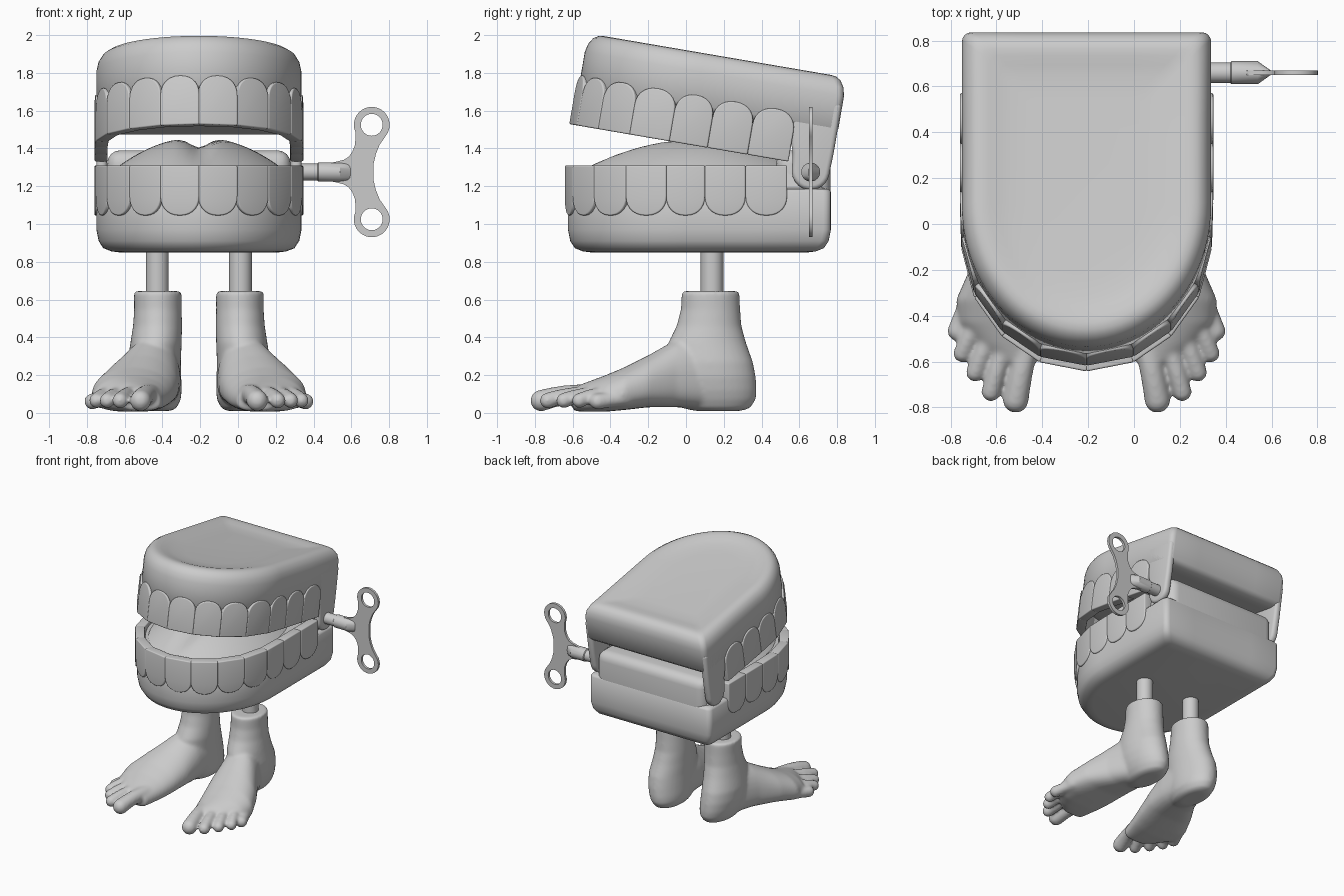
import bpy, bmesh
from math import sin, cos, pi, radians, exp
from mathutils import Vector, Matrix

if "Cube" in bpy.data.objects:
    bpy.data.objects.remove(bpy.data.objects["Cube"])

CX = -0.207                       # symmetry plane of the jaws and feet
HINGE = Vector((0, 0.66, 1.28))
OPEN = (Matrix.Translation(HINGE) @ Matrix.Rotation(radians(-9.7), 4, 'X')
        @ Matrix.Translation(-HINGE))
FLIP = Matrix.Translation((0, 0, 2.62)) @ Matrix.Diagonal((1, 1, -1, 1))


def finish(bm, name, matrix=None, loc=(0, 0, 0), bevel=0, angle=35):
    if matrix:
        bm.transform(matrix)
    bmesh.ops.recalc_face_normals(bm, faces=bm.faces[:])
    me = bpy.data.meshes.new(name)
    bm.to_mesh(me)
    bm.free()
    ob = bpy.data.objects.new(name, me)
    ob.location = loc
    bpy.context.collection.objects.link(ob)
    bpy.ops.object.select_all(action='DESELECT')
    ob.select_set(True)
    bpy.context.view_layer.objects.active = ob
    if bevel:
        m = ob.modifiers.new("bevel", 'BEVEL')
        m.width, m.segments, m.limit_method = bevel, 4, 'ANGLE'
        m.angle_limit = radians(40)
        bpy.ops.object.modifier_apply(modifier=m.name)
    bpy.ops.object.shade_smooth_by_angle(angle=radians(angle))
    return ob


def loft(bm, rings):
    vs = [[bm.verts.new(p) for p in r] for r in rings]
    n = len(vs[0])
    for a, b in zip(vs, vs[1:]):
        for i in range(n):
            bm.faces.new((a[i], a[(i + 1) % n], b[(i + 1) % n], b[i]))
    bm.faces.new(vs[0][::-1])
    bm.faces.new(vs[-1])


def arch(z, d, back=0.767):
    """Horseshoe outline at height z, shrunk by d."""
    w, f, b, r = 0.543 - d, 0.625 - d, back - d, 0.04
    half = [(0, b), (w * .5, b)]
    half += [(w - r + r * sin(t * pi / 8), b - r + r * cos(t * pi / 8)) for t in range(5)]
    half += [(w, b * .5)]
    half += [(w * cos(t * pi / 40), -f * sin(t * pi / 40)) for t in range(21)]
    pts = half + [(-x, y) for x, y in half[-2:0:-1]]
    return [(CX + x, y, z) for x, y in pts]


# lower gum with a raised block at the hinge
bm = bmesh.new()
loft(bm, [arch(z, d) for z, d in ((.85, .12), (.855, .08), (.872, .037), (.91, .012),
          (.97, 0), (1.17, 0), (1.185, .01), (1.19, .04), (1.275, .06))])
finish(bm, "lower_gum", angle=60)
bm = bmesh.new()
bmesh.ops.create_cube(bm, size=1, matrix=Matrix.Translation((CX, .621, 1.17))
                      @ Matrix.Diagonal((.972, .288, .44, 1)))
finish(bm, "hinge_block", bevel=.07)

# upper gum with dished top, swung open about the hinge
bm = bmesh.new()
loft(bm, [arch(z, d) for z, d in ((1.48, .12), (1.482, .07), (1.495, .025), (1.525, 0),
          (1.70, 0), (1.745, .01), (1.78, .032), (1.797, .06), (1.80, .09), (1.797, .12),
          (1.788, .16), (1.78, .21), (1.776, .30))])
finish(bm, "upper_gum", OPEN, angle=75)

# hinge ears on both sides of the upper gum
bm = bmesh.new()
prof = [(.764, 1.66), (.50, 1.66), (.53, 1.42), (.55, 1.36)]
prof += [(.66 - .1 * cos(t * pi / 12), 1.28 - .1 * sin(t * pi / 12)) for t in range(13)]
prof += [(.764, 1.40)]
for s in (-1, 1):
    loft(bm, [[(CX + s * x, y, z) for y, z in prof] for x in (.486, .543)])
finish(bm, "hinge_ears", OPEN, bevel=.024, angle=60)

# teeth: flat rounded slabs along the horseshoe
side = [(0, -.643), (.205, -.603), (.37, -.49), (.491, -.32), (.547, -.105),
        (.553, .10), (.553, .315), (.553, .535)]
path = [Vector((CX - x, y, 0)) for x, y in side[:0:-1]] + [Vector((CX + x, y, 0)) for x, y in side]


def teeth(name, matrix):
    bm = bmesh.new()
    for p, q in zip(path, path[1:]):
        along = q - p
        inward = Vector((-along.y, along.x, 0)).normalized() * .07
        shape = [(0, 1.31), (1, 1.31)]
        for t in range(15):
            c, s = cos(t * pi / 14), max(0, sin(t * pi / 14))
            shape.append((.5 + .5 * abs(c) ** .9 * (1 if c > 0 else -1), 1.15 - .105 * s ** .9))
        front = [p + along * u + Vector((0, 0, z)) for u, z in shape]
        loft(bm, [front, [v + inward for v in front]])
    return finish(bm, name, matrix, bevel=.008)


teeth("lower_teeth", None)
teeth("upper_teeth", OPEN @ FLIP)

# tongue with a centre groove
bm = bmesh.new()
bmesh.ops.create_uvsphere(bm, u_segments=64, v_segments=40, radius=1)
for v in bm.verts:
    x, y, z = v.co
    h = max(0, 1 - x * x - y * y)
    if z >= -1e-4:
        z = .18 * h - .055 * h * exp(-(x / .15) ** 2)
    else:
        z = -.04 * h
    v.co = (CX + .46 * x, .05 + .62 * y, 1.28 + z)
finish(bm, "tongue", angle=60)

# winding shaft, flattened to a wedge where it grips the key
bm = bmesh.new()
loft(bm, [[(x, .66 + ry * cos(t * pi / 16), 1.275 + rz * sin(t * pi / 16)) for t in range(32)]
          for x, ry, rz in ((.28, .044, .044), (.42, .044, .044), (.425, .05, .05),
                            (.54, .05, .05), (.595, .011, .045))])
finish(bm, "key_shaft", angle=30)

# flat butterfly key with two holes
upper = [(.47, .045), (.52, .055), (.56, .065), (.585, .08), (.605, .107), (.618, .14), (.622, .175)]
for t in range(19):
    a = radians(205 - t * 245 / 18)
    upper.append((.708 + .095 * cos(a), .25 + .095 * sin(a)))
upper += [(.75, .145), (.73, .095), (.718, .045)]
loops = [upper + [(x, -z) for x, z in upper[::-1]]]
for zc in (.25, -.25):
    loops.append([(.708 + .058 * cos(t * pi / 16), zc + .058 * sin(t * pi / 16)) for t in range(32)])
cu = bpy.data.curves.new("winding_key", 'CURVE')
cu.dimensions, cu.fill_mode, cu.extrude = '2D', 'BOTH', .01
for pts in loops:
    sp = cu.splines.new('POLY')
    sp.points.add(len(pts) - 1)
    for p, (x, y) in zip(sp.points, pts):
        p.co = (x, y, 0, 1)
    sp.use_cyclic_u = True
key = bpy.data.objects.new("winding_key", cu)
key.location, key.rotation_euler = (0, .66, 1.275), (pi / 2, 0, 0)
bpy.context.collection.objects.link(key)

# leg posts
bm = bmesh.new()
for x in (CX - .22, CX + .22):
    bmesh.ops.create_cone(bm, cap_ends=True, segments=32, radius1=.06, radius2=.06, depth=.34,
                          matrix=Matrix.Translation((x, .138, .73)))
finish(bm, "leg_posts")

# feet: ankle, sole and toes fused by remeshing, then mirrored
bm = bmesh.new()
circle = [(cos(t * pi / 16), sin(t * pi / 16)) for t in range(32)]
ankle = [(.01, .01, .17, .07, .12), (.025, .012, .16, .10, .18), (.07, .013, .155, .125, .215),
         (.12, .02, .147, .136, .228), (.19, .028, .135, .142, .235), (.27, .03, .125, .142, .23),
         (.37, .02, .112, .136, .207), (.46, .012, .122, .13, .172), (.55, .01, .13, .126, .157),
         (.645, .01, .13, .127, .153)]
loft(bm, [[(xc + rx * c, yc + ry * s, z) for c, s in circle] for z, xc, yc, rx, ry in ankle])
# sections along the foot: y, inner x, outer x, bottom, top
sole = [(.25, -.07, .085, .03, .30), (.1, -.11, .15, .025, .42),
        (-.05, -.11, .215, .03, .39), (-.2, -.10, .305, .03, .305), (-.33, -.075, .362, .015, .24),
        (-.43, -.05, .35, .006, .198), (-.52, -.025, .28, .006, .165), (-.60, -.005, .19, .01, .135)]
rings = []
for y, x0, x1, z0, z1 in sole:
    ring = []
    for c, s in circle:
        k = (abs(c) ** 2.8 + abs(s) ** 2.8) ** (-1 / 2.8) if s < 0 else 1
        zm = z0 + (z1 - z0) * .4
        ring.append(((x0 + x1) / 2 + (x1 - x0) / 2 * c * k, y,
                     zm + s * k * ((z1 - zm) if s > 0 else (zm - z0))))
    rings.append(ring)
loft(bm, rings)
# toes: base x, base y, tip x, tip y, radius
for bx, by, tx, ty, r in ((.05, -.5, .102, -.768, .058), (.145, -.5, .21, -.732, .044),
                          (.205, -.45, .279, -.648, .042), (.265, -.4, .336, -.565, .041),
                          (.305, -.32, .358, -.468, .044)):
    for i in range(17):
        t = i / 16
        z = .095 - .03 * t + .014 * sin(t * pi) if by < -.35 else .08 - .02 * t
        bmesh.ops.create_uvsphere(bm, u_segments=16, v_segments=10, radius=r * (1 - .08 * sin(t * pi)),
                                  matrix=Matrix.Translation((bx + (tx - bx) * t, by + (ty - by) * t, z)))
feet = finish(bm, "feet", Matrix.Translation((-CX, 0, 0)), loc=(CX, 0, 0), angle=180)
m = feet.modifiers.new("fuse", 'REMESH')
m.mode, m.voxel_size, m.use_smooth_shade = 'VOXEL', .009, True
m = feet.modifiers.new("soften", 'SMOOTH')
m.factor, m.iterations = .5, 22
m = feet.modifiers.new("pair", 'MIRROR')
m.use_mirror_merge = False
